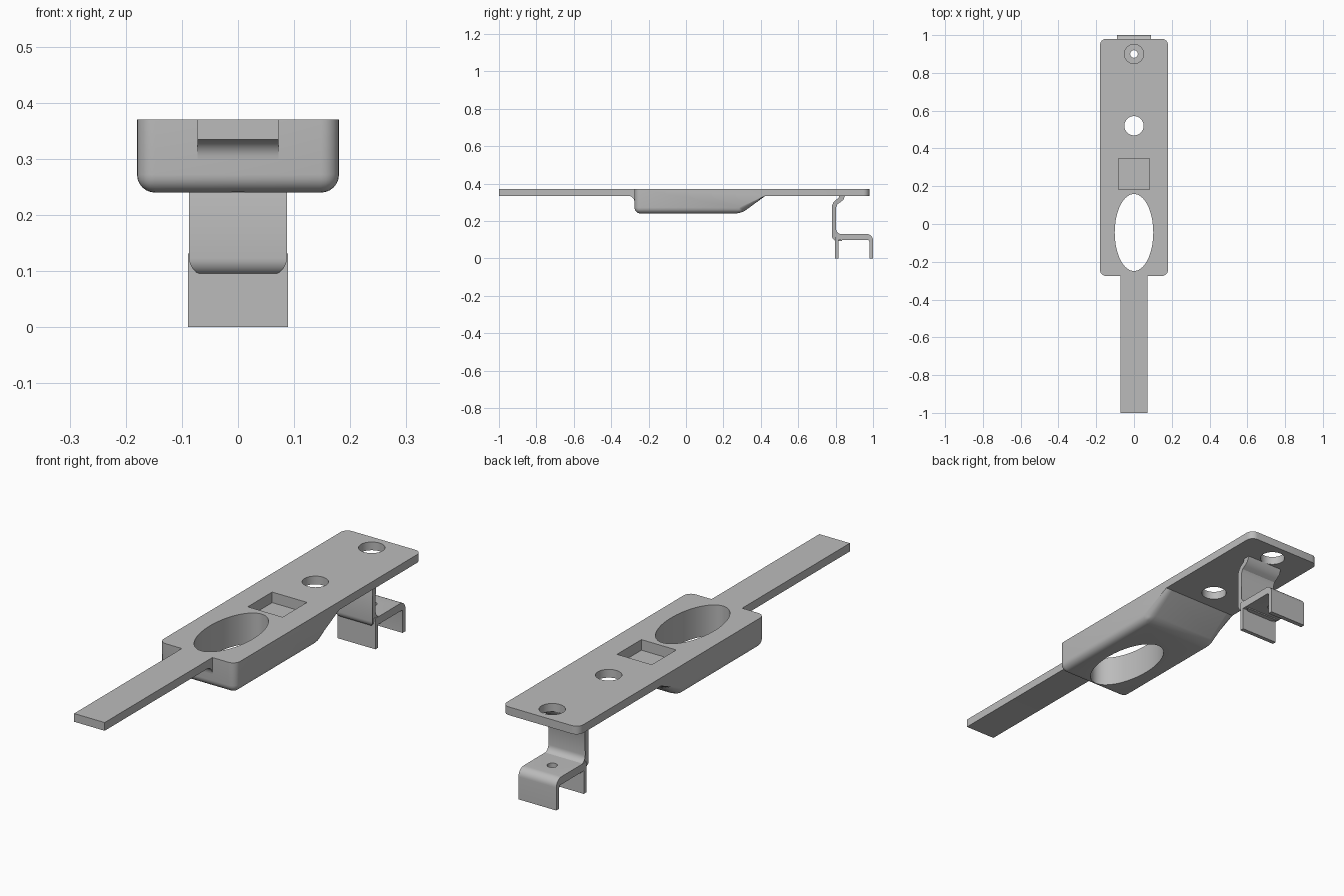
import bpy, bmesh
from math import sin, cos, pi, radians, sqrt

old = bpy.data.objects.get("Cube")
if old:
    bpy.data.objects.remove(old, do_unlink=True)

grey = bpy.data.materials.new("plain grey")
grey.use_nodes = True
colour = (0.5, 0.5, 0.5, 1)
grey.diffuse_color = colour
grey.node_tree.nodes["Principled BSDF"].inputs["Base Color"].default_value = colour


def arc(cy, cz, r, start, end, steps=8):
    """Points on a circular arc in the side plane, angles in degrees."""
    angles = [radians(start + (end - start) * i / steps) for i in range(steps + 1)]
    return [(cy + r * cos(a), cz + r * sin(a)) for a in angles]


def finish(name, bm):
    bmesh.ops.recalc_face_normals(bm, faces=bm.faces)
    mesh = bpy.data.meshes.new(name)
    bm.to_mesh(mesh)
    bm.free()
    mesh.materials.append(grey)
    obj = bpy.data.objects.new(name, mesh)
    bpy.context.collection.objects.link(obj)
    return obj


def prism(outline, half_width):
    """Extrude a (y, z) outline across x."""
    bm = bmesh.new()
    face = bm.faces.new([bm.verts.new((-half_width, y, z)) for y, z in outline])
    side = bmesh.ops.extrude_face_region(bm, geom=[face])["geom"]
    verts = [v for v in side if isinstance(v, bmesh.types.BMVert)]
    bmesh.ops.translate(bm, verts=verts, vec=(2 * half_width, 0, 0))
    return bm


def column(y, rx, ry, low, high, sides=48, turn=0.0):
    """Upright cutter with an elliptical or square section."""
    bm = bmesh.new()
    angles = [2 * pi * i / sides + turn for i in range(sides)]
    face = bm.faces.new([bm.verts.new((rx * cos(a), y + ry * sin(a), low)) for a in angles])
    top = bmesh.ops.extrude_face_region(bm, geom=[face])["geom"]
    verts = [v for v in top if isinstance(v, bmesh.types.BMVert)]
    bmesh.ops.translate(bm, verts=verts, vec=(0, 0, high - low))
    return finish("cutter", bm)


def cut(obj, cutter):
    cutter.hide_render = True
    mod = obj.modifiers.new("cut", 'BOOLEAN')
    mod.operation = 'DIFFERENCE'
    mod.solver = 'EXACT'
    mod.object = cutter
    bpy.context.view_layer.objects.active = obj
    bpy.ops.object.modifier_apply(modifier=mod.name)
    bpy.data.objects.remove(cutter, do_unlink=True)


TOP, UNDER, BELLY = 0.37, 0.335, 0.24
FRONT, BACK = -0.275, 0.98

# Main body: thin plate with a deep, sloped front block
bm = prism([(FRONT, TOP), (FRONT, BELLY), (0.295, BELLY), (0.425, UNDER),
            (BACK, UNDER), (BACK, TOP)], 0.18)
rounded = []
for e in bm.edges:
    a, b = (v.co for v in e.verts)
    upright = abs(a.z - b.z) > 0.01 and abs(a.y - b.y) < 0.01
    belly = min(a.z, b.z) < BELLY + 0.01 and max(a.z, b.z) < UNDER + 0.01
    if upright or belly:
        rounded.append(e)
bmesh.ops.bevel(bm, geom=rounded, offset=0.032, offset_type='OFFSET', segments=6,
                profile=0.5, affect='EDGES', clamp_overlap=True)
body = finish("body", bm)
cut(body, column(-0.045, 0.102, 0.204, 0.1, 0.5, 72))            # oval opening
cut(body, column(0.52, 0.051, 0.051, 0.1, 0.5))                  # middle hole
cut(body, column(0.90, 0.051, 0.051, 0.2, 0.5))                  # rear hole
half = 0.082 * sqrt(2)
cut(body, column(0.265, half, half, 0.325, 0.5, 4, pi / 4))      # square pocket

# Handle bar with a fillet where it meets the body
outline = [(FRONT, TOP), (-1, TOP), (-1, UNDER)]
outline += arc(FRONT - 0.035, UNDER - 0.035, 0.035, 90, 0)
handle = finish("handle", prism(outline, 0.072))

# Clip channel: flat top, two legs, rounded rear shoulder
outline = [(0.797, 0), (0.797, 0.131)] + arc(0.965, 0.096, 0.035, 90, 0)
outline += [(1, 0), (0.98, 0)] + arc(0.972, 0.09, 0.008, 0, 90, 4)
outline += [(0.815, 0.098), (0.815, 0)]
channel = finish("clip_channel", prism(outline, 0.089))
cut(channel, column(0.90, 0.02, 0.02, 0.05, 0.2, 32))

# Clip strap: rises from the channel and curls into the underside of the plate
outline = [(0.82, UNDER), (0.815, 0.322), (0.80, 0.312), (0.787, 0.298), (0.78, 0.28)]
outline += arc(0.81, 0.123, 0.03, 180, 270)
outline += [(0.835, 0.093), (0.835, 0.129)] + arc(0.832, 0.159, 0.03, 270, 180)
outline += [(0.803, 0.275), (0.81, 0.29), (0.825, 0.30), (0.841, 0.313), (0.85, UNDER)]
bm = prism(outline, 0.087)
for v in bm.verts:      # round the lower front corners
    drop = 0.123 - v.co.z
    if drop > 0 and v.co.y < 0.82:
        inset = 0.03 - sqrt(max(0, 0.03 ** 2 - drop ** 2))
        v.co.x -= inset if v.co.x > 0 else -inset
strap = finish("clip_strap", bm)

# Smooth the rounded surfaces, keep corners crisp
bpy.ops.object.select_all(action='DESELECT')
for obj in (body, handle, channel, strap):
    obj.select_set(True)
bpy.context.view_layer.objects.active = body
bpy.ops.object.shade_smooth_by_angle(angle=radians(30))
